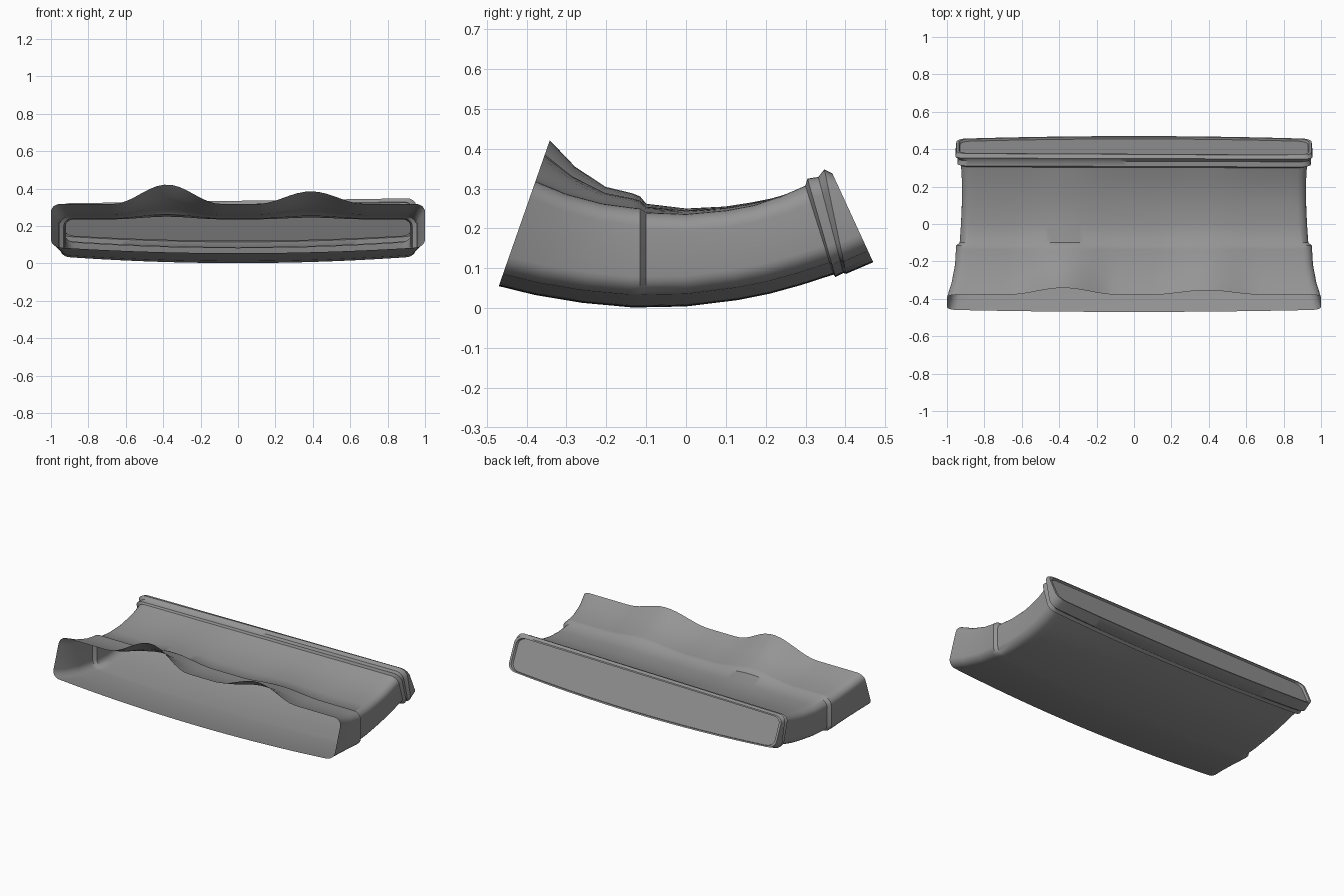
import bpy, bmesh, math
from mathutils import Vector

cube = bpy.data.objects.get("Cube")
if cube:
    bpy.data.objects.remove(cube, do_unlink=True)

grey = bpy.data.materials.new("mid grey")
grey.use_nodes = True
colour = (0.3, 0.3, 0.3, 1)
grey.diffuse_color = colour
grey.node_tree.nodes["Principled BSDF"].inputs["Base Color"].default_value = colour


def bell(x, centre, half):
    d = abs(x - centre) / half
    return 0.5 + 0.5 * math.cos(math.pi * d) if d < 1 else 0


def section(yb, zb, yt, zt, w, bump, tilt, r=0.05, n=48):
    """Closed rounded slot, leaning from its bottom point to its top point."""
    low = Vector((0, yb, zb))
    up = Vector((0, yt, zt)) - low
    h = up.length
    up.normalize()
    outline = []
    for i in range(n + 1):                       # bottom, bowed upwards at the ends
        outline.append((-(w - r) + 2 * (w - r) * i / n, 0))
    for i in range(1, 6):
        a = math.pi / 2 * i / 6
        outline.append((w - r + r * math.sin(a), r - r * math.cos(a)))
    outline += [(w, r), (w, h / 2), (w, h - r)]
    for i in range(1, 6):
        a = math.pi / 2 * i / 6
        outline.append((w - r + r * math.cos(a), h - r + r * math.sin(a)))
    half = len(outline)
    for i in range(n + 1):                       # top, with two swellings
        outline.append((w - r - 2 * (w - r) * i / n, h))
    for i in range(1, 6):
        a = math.pi / 2 * i / 6
        outline.append((-(w - r) - r * math.sin(a), h - r + r * math.cos(a)))
    outline += [(-w, h - r), (-w, h / 2), (-w, r)]
    for i in range(1, 6):
        a = math.pi / 2 * i / 6
        outline.append((-(w - r) - r * math.cos(a), r - r * math.sin(a)))
    points = []
    for x, t in outline:
        k = t / h
        t += 0.035 * (x / w) ** 2 * (1 - k)
        swell = bump * (bell(x, -0.38, 0.29) + 0.65 * bell(x, 0.39, 0.29))
        t += k ** 3 * (swell + tilt * x / w)
        points.append(low + up * t + Vector((x, 0, 0)))
    return points


# Stations from the open front to the closed back:
# bottom y, bottom z, top y, top z, half width, swelling, tilt
stations = [
    (-.47, .055, -.378, .318, 1.0, .11, 0),
    (-.38, .033, -.30, .286, .975, .072, 0),
    (-.26, .013, -.21, .262, .957, .043, 0),
    (-.14, .002, -.135, .252, .952, .036, 0),
    (-.115, .002, -.115, .25, .952, .03, 0),
    (-.10, .002, -.10, .24, .932, .022, 0),
    (0, .004, 0, .236, .925, .014, 0),
    (.13, .02, .10, .245, .92, .01, 0),
    (.21, .036, .17, .258, .92, .008, 0),
    (.29, .058, .24, .277, .921, .005, .004),
    (.37, .084, .302, .300, .925, 0, .008),
    (.375, .078, .308, .314, .945, 0, .012),
    (.395, .088, .335, .318, .938, 0, .012),
    (.402, .086, .350, .335, .955, 0, .014),
    (.47, .115, .372, .328, .95, 0, .012),
]

bm = bmesh.new()
rings = [[bm.verts.new(p) for p in section(*s)] for s in stations]

# Recessed end panel just inside the back collar
back = [v.co.copy() for v in rings[-1]]
mid = sum(back, Vector()) / len(back)
inward = Vector((0, -.011, -.005))
for scale, push in ((.985, 0), (.978, 1)):
    ring = []
    for p in back:
        q = mid + (p - mid) * (scale - .06)
        q.x = p.x * scale
        ring.append(bm.verts.new(q + inward * push))
    rings.append(ring)

count = len(rings[0])
for a, b in zip(rings, rings[1:]):
    for i in range(count):
        j = (i + 1) % count
        bm.faces.new((a[i], a[j], b[j], b[i]))
bm.faces.new(rings[-1])
bmesh.ops.recalc_face_normals(bm, faces=bm.faces)

mesh = bpy.data.meshes.new("curved_sleeve")
bm.to_mesh(mesh)
bm.free()
mesh.materials.append(grey)
sleeve = bpy.data.objects.new("curved_sleeve", mesh)
bpy.context.collection.objects.link(sleeve)
bpy.context.view_layer.objects.active = sleeve
sleeve.select_set(True)
bpy.ops.object.shade_smooth_by_angle(angle=math.radians(40))
